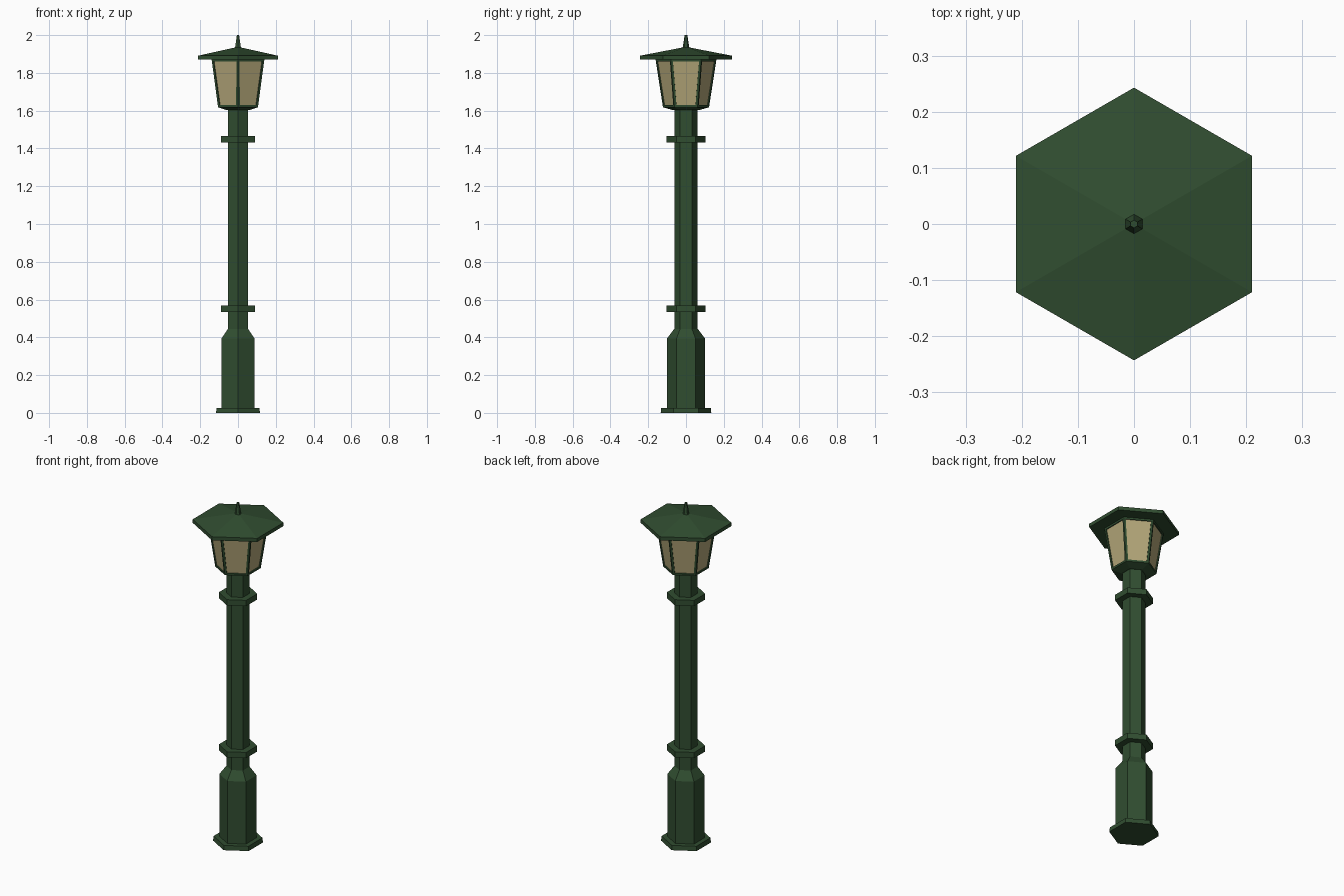
import bpy, bmesh, math

if "Cube" in bpy.data.objects:
    bpy.data.objects.remove(bpy.data.objects["Cube"])

def material(name, rgb):
    m = bpy.data.materials.new(name)
    m.diffuse_color = (*rgb, 1)
    m.use_nodes = True
    m.node_tree.nodes["Principled BSDF"].inputs["Base Color"].default_value = m.diffuse_color
    return m

GREEN = material("green_paint", (0.03, 0.075, 0.03))
GLASS = material("warm_glass", (0.45, 0.38, 0.19))

def hex_part(name, profile, pane_ring=None):
    """Stack six-sided rings (radius, z); radius 0 makes an apex.
    pane_ring is the index of the band that gets recessed glass panes."""
    bm = bmesh.new()
    rings = []
    for r, z in profile:
        if r == 0:
            rings.append([bm.verts.new((0, 0, z))] * 6)
        else:
            angles = [math.radians(30 + 60 * i) for i in range(6)]
            rings.append([bm.verts.new((r * math.cos(a), r * math.sin(a), z)) for a in angles])
    panes = []
    for k in range(len(rings) - 1):
        lo, hi = rings[k], rings[k + 1]
        for i in range(6):
            j = (i + 1) % 6
            corners = list(dict.fromkeys((lo[i], lo[j], hi[j], hi[i])))
            face = bm.faces.new(corners)
            if k == pane_ring:
                panes.append(face)
    # Cap open ends
    if profile[0][0] > 0:
        bm.faces.new(rings[0][::-1])
    if profile[-1][0] > 0:
        bm.faces.new(rings[-1])
    bm.normal_update()
    # Frame around each pane, then a sunken pane
    if panes:
        bmesh.ops.inset_individual(bm, faces=panes, thickness=0.015)
        bmesh.ops.inset_individual(bm, faces=panes, thickness=0.0005, depth=-0.006)
        for f in panes:
            f.material_index = 1
    mesh = bpy.data.meshes.new(name)
    bm.to_mesh(mesh)
    bm.free()
    mesh.materials.append(GREEN)
    if panes:
        mesh.materials.append(GLASS)
    ob = bpy.data.objects.new(name, mesh)
    bpy.context.collection.objects.link(ob)
    return ob

# Foot plate, pedestal and pole
hex_part("post", [(0.134, 0), (0.131, 0.027), (0.1, 0.027), (0.1, 0.395),
                  (0.062, 0.445), (0.062, 1.61)])

# Collars around the pole
for name, z in (("lower_collar", 0.535), ("upper_collar", 1.432)):
    hex_part(name, [(0.103, z), (0.103, z + 0.034)])

# Lantern with glass panes
hex_part("lantern", [(0.07, 1.603), (0.122, 1.618), (0.161, 1.87)], pane_ring=1)

# Roof and finial
hex_part("roof", [(0.243, 1.87), (0.243, 1.891), (0, 1.938)])
hex_part("finial", [(0.018, 1.93), (0.016, 1.945), (0.007, 2.0)])
